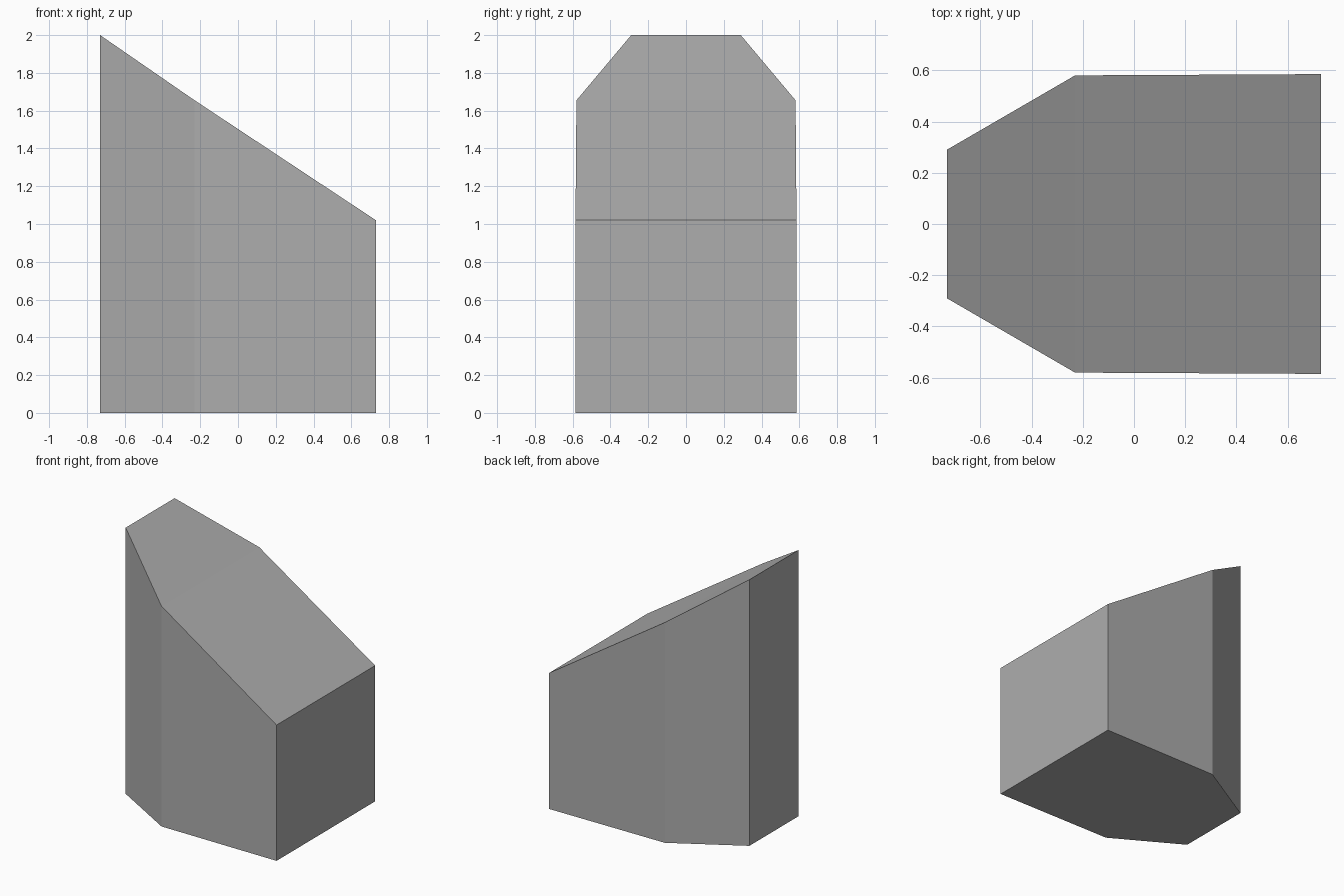
import bpy, bmesh

if "Cube" in bpy.data.objects:
    bpy.data.objects.remove(bpy.data.objects["Cube"])

# One flat grey for the whole block
grey = bpy.data.materials.new("plain grey")
grey.diffuse_color = (0.42, 0.42, 0.42, 1)
grey.use_nodes = True
grey.node_tree.nodes["Principled BSDF"].inputs["Base Color"].default_value = grey.diffuse_color

# Cross-sections along x: position, half width, height of the sloping top
sections = [(-0.73, 0.29, 2.0), (-0.23, 0.58, 1.655), (0.73, 0.585, 1.02)]

bm = bmesh.new()
rings = [[bm.verts.new(p) for p in ((x, -w, 0), (x, w, 0), (x, w, h), (x, -w, h))]
         for x, w, h in sections]

# Walls, floor and sloping top between neighbouring sections
for a, b in zip(rings, rings[1:]):
    for i in range(4):
        j = (i + 1) % 4
        bm.faces.new((a[i], a[j], b[j], b[i]))

# End walls
bm.faces.new(rings[0])
bm.faces.new(rings[-1])
bmesh.ops.recalc_face_normals(bm, faces=bm.faces)

mesh = bpy.data.meshes.new("sloped_block")
bm.to_mesh(mesh)
bm.free()
mesh.materials.append(grey)
block = bpy.data.objects.new("sloped_block", mesh)
bpy.context.collection.objects.link(block)
